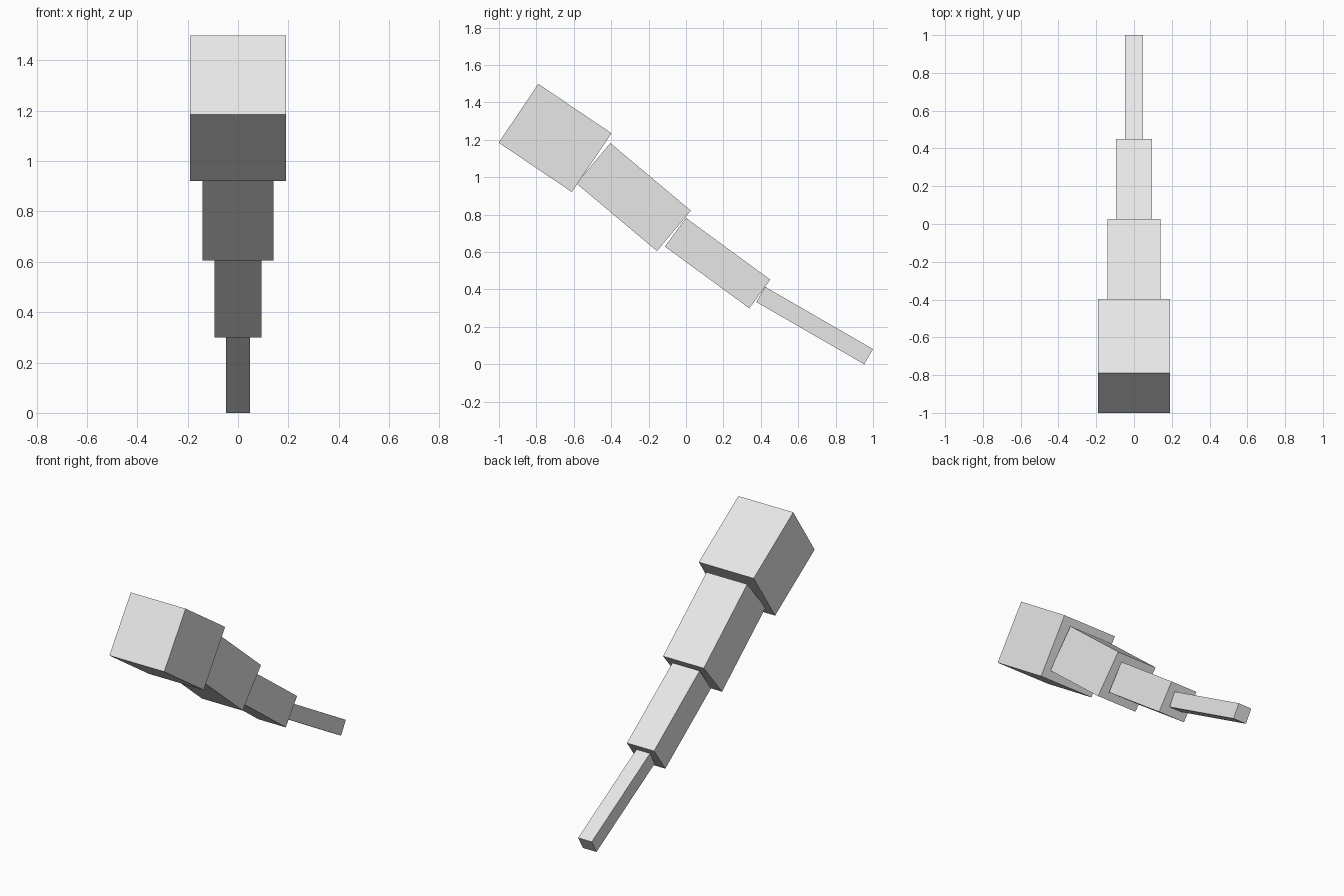
import bpy
import math

if "Cube" in bpy.data.objects:
    bpy.data.objects.remove(bpy.data.objects["Cube"])

grey = bpy.data.materials.new("light_grey")
grey.diffuse_color = (0.8, 0.8, 0.8, 1.0)
grey.use_nodes = True
grey.node_tree.nodes["Principled BSDF"].inputs["Base Color"].default_value = grey.diffuse_color


def tilted_box(name, width, length, thickness, y, z, pitch):
    """Square-section bar running back and downward at the given pitch."""
    bpy.ops.mesh.primitive_cube_add(size=1)
    ob = bpy.context.object
    ob.name = name
    ob.scale = (width, length, thickness)
    ob.location = (0, y, z)
    ob.rotation_euler = (math.radians(-pitch), 0, 0)
    ob.data.materials.append(grey)
    return ob


# Chain of four shrinking segments, from the raised base to the low tip
segments = [
    ("base_segment", 0.38, 0.472, 0.379, -0.700, 1.210, 34.0),
    ("second_segment", 0.282, 0.562, 0.282, -0.280, 0.894, 40.0),
    ("third_segment", 0.188, 0.559, 0.190, 0.169, 0.541, 36.2),
    ("tip_segment", 0.094, 0.666, 0.094, 0.688, 0.207, 30.0),
]
for seg in segments:
    tilted_box(*seg)
